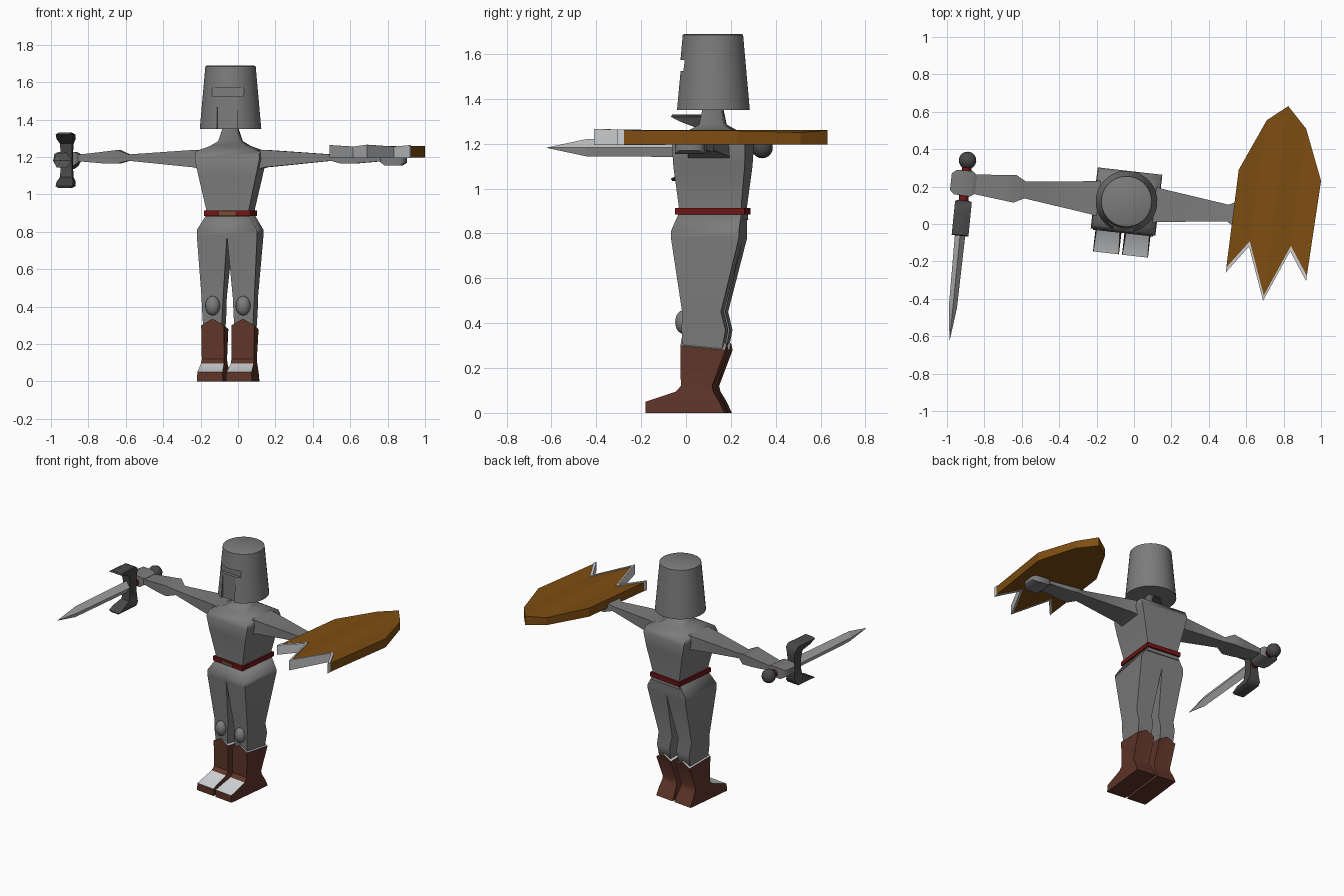
import bpy, bmesh, math
from mathutils import Matrix, Vector

if "Cube" in bpy.data.objects:
    bpy.data.objects.remove(bpy.data.objects["Cube"])


def material(name, rgb):
    m = bpy.data.materials.new(name)
    m.diffuse_color = (*rgb, 1)
    m.use_nodes = True
    m.node_tree.nodes["Principled BSDF"].inputs["Base Color"].default_value = m.diffuse_color
    return m


STEEL = material("steel grey", (0.20, 0.20, 0.20))
BLADE = material("blade silver", (0.47, 0.47, 0.47))
DARK = material("dark iron", (0.065, 0.065, 0.065))
RED = material("dark red leather", (0.16, 0.007, 0.007))
BOOT = material("boot brown", (0.115, 0.036, 0.022))
WOOD = material("shield wood", (0.21, 0.075, 0.006))
WHITE = material("pale metal", (0.62, 0.63, 0.65))
BUCKLE = material("buckle bronze", (0.16, 0.08, 0.03))

# Frames: the turned body and the sword
BODY = Matrix.Translation((-0.04, 0.12, 0)) @ Matrix.Rotation(math.radians(-6.5), 4, 'Z')
SWORD = Matrix.Translation((-0.89, 0.34, 1.182)) @ Matrix.Rotation(math.radians(-5.7), 4, 'Z')


def finish(name, bm, mats, frame, angle):
    bmesh.ops.recalc_face_normals(bm, faces=bm.faces)
    bmesh.ops.transform(bm, matrix=frame, verts=bm.verts)
    me = bpy.data.meshes.new(name)
    bm.to_mesh(me)
    bm.free()
    for m in mats:
        me.materials.append(m)
    ob = bpy.data.objects.new(name, me)
    bpy.context.collection.objects.link(ob)
    if angle:
        bpy.ops.object.select_all(action='DESELECT')
        ob.select_set(True)
        bpy.context.view_layer.objects.active = ob
        bpy.ops.object.shade_smooth_by_angle(angle=math.radians(angle))
    return ob


def loft(name, rings, mats, frame=BODY, angle=0, rule=None):
    """Skin a list of equal-length point rings and cap both ends."""
    bm = bmesh.new()
    vs = [[bm.verts.new(p) for p in r] for r in rings]
    n = len(vs[0])
    for a, b in zip(vs, vs[1:]):
        for i in range(n):
            j = (i + 1) % n
            bm.faces.new((a[i], a[j], b[j], b[i]))
    bm.faces.new(vs[0])
    bm.faces.new(vs[-1])
    bmesh.ops.recalc_face_normals(bm, faces=bm.faces)
    if rule:
        for f in bm.faces:
            f.material_index = rule(f)
    return finish(name, bm, mats, frame, angle)


def rect_z(z, x0, x1, y0, y1):
    return [(x0, y0, z), (x1, y0, z), (x1, y1, z), (x0, y1, z)]


def rect_x(x, hy, z0, z1):
    return [(x, -hy, z0), (x, hy, z0), (x, hy, z1), (x, -hy, z1)]


def ball(name, center, radii, mat, frame=BODY):
    bm = bmesh.new()
    bmesh.ops.create_uvsphere(bm, u_segments=16, v_segments=10, radius=1)
    bmesh.ops.transform(bm, matrix=Matrix.Translation(center) @ Matrix.Diagonal((*radii, 1)), verts=bm.verts)
    return finish(name, bm, [mat], frame, 60)


def box(name, lo, hi, mat, frame=BODY):
    return loft(name, [rect_z(z, lo[0], hi[0], lo[1], hi[1]) for z in (lo[2], hi[2])], [mat], frame)


# Torso with sloping shoulders and neck
loft("torso", [rect_z(z, -hx, hx, -hy, hy) for z, hx, hy in (
    (0.86, 0.12, 0.145), (0.92, 0.115, 0.14), (1.10, 0.155, 0.16), (1.19, 0.174, 0.164),
    (1.232, 0.17, 0.145), (1.258, 0.10, 0.10), (1.285, 0.06, 0.055), (1.37, 0.033, 0.04))],
    [STEEL], angle=80)

# Belt and buckle
box("belt", (-0.126, -0.155, 0.884), (0.126, 0.155, 0.914), RED)
box("belt_buckle", (-0.045, -0.16, 0.888), (0.045, -0.154, 0.910), BUCKLE)

for side, s in (("left", -1), ("right", 1)):
    # Leg from hip to inside the boot
    loft(side + "_leg", [rect_z(z, s * a, s * b, y0, y1) for z, a, b, y0, y1 in (
        (0.25, 0.035, 0.132, -0.115, 0.05), (0.37, 0.03, 0.138, -0.125, 0.072),
        (0.45, 0.026, 0.142, -0.122, 0.052), (0.78, 0.0, 0.162, -0.17, 0.135),
        (0.81, 0.0, 0.162, -0.17, 0.135), (0.89, 0.0, 0.115, -0.14, 0.14))],
        [STEEL], angle=80)
    ball(side + "_kneecap", (s * 0.082, -0.125, 0.405), (0.04, 0.035, 0.052), STEEL)

    # Boot with peaked cuff and pale sole
    rings = []
    for z, a, b, y0, y1, peak in (
            (0.0, 0.008, 0.148, -0.285, 0.068, 0), (0.05, 0.01, 0.146, -0.285, 0.045, 0),
            (0.095, 0.018, 0.142, -0.15, 0.018, 0), (0.12, 0.02, 0.14, -0.128, 0.012, 0),
            (0.28, 0.02, 0.143, -0.13, 0.072, 0.04)):
        m = (a + b) / 2
        rings.append([(s * a, y0, z + peak / 2), (s * m, y0, z + peak * 1.4), (s * b, y0, z + peak / 2),
                      (s * b, y1, z), (s * m, y1, z + peak * 0.8), (s * a, y1, z)])
    loft(side + "_boot", rings, [BOOT, WHITE], angle=40, rule=lambda f: int(f.normal.z < -0.9))

    # Arm with flared gauntlet cuff, then the hand
    loft(side + "_arm", [rect_x(s * x, hy, z0, z1) for x, hy, z0, z1 in (
        (0.12, 0.10, 1.12, 1.24), (0.19, 0.088, 1.145, 1.238), (0.545, 0.045, 1.18, 1.214),
        (0.60, 0.074, 1.165, 1.238), (0.68, 0.066, 1.166, 1.228), (0.82, 0.052, 1.178, 1.212))],
        [STEEL], angle=50)
    loft(side + "_hand", [rect_x(s * x, hy, z0, z1) for x, hy, z0, z1 in (
        (0.81, 0.05, 1.175, 1.215), (0.835, 0.068, 1.155, 1.228),
        (0.92, 0.066, 1.155, 1.228), (0.945, 0.045, 1.17, 1.215))], [STEEL], angle=50)

# Helmet: tapered drum with a slightly domed top
bm = bmesh.new()
prev = None
SEG = 32
for z, r in ((1.35, 0.150), (1.35, 0.165), (1.685, 0.135), (1.69, 0.125)):
    ring = [bm.verts.new((r * math.cos(2 * math.pi * i / SEG), r * math.sin(2 * math.pi * i / SEG), z))
            for i in range(SEG)]
    if prev:
        for i in range(SEG):
            j = (i + 1) % SEG
            bm.faces.new((prev[i], prev[j], ring[j], ring[i]))
    else:
        bm.faces.new(ring)
    prev = ring
bm.faces.new(prev)
helmet = finish("helmet", bm, [STEEL], BODY, 0)

# Eye slit and breathing gap cut into the helmet
for name, lo, hi in (("eye_slit_cutter", (-0.085, -0.25, 1.525), (0.085, -0.118, 1.572)),
                     ("face_gap_cutter", (-0.055, -0.25, 1.30), (0.055, -0.138, 1.53))):
    cutter = box(name, lo, hi, STEEL)
    cutter.hide_render = True
    cutter.hide_set(True)
    mod = helmet.modifiers.new(name, 'BOOLEAN')
    mod.operation = 'DIFFERENCE'
    mod.solver = 'EXACT'
    mod.object = cutter
bpy.ops.object.select_all(action='DESELECT')
helmet.select_set(True)
bpy.context.view_layer.objects.active = helmet
for mod in list(helmet.modifiers):
    bpy.ops.object.modifier_apply(modifier=mod.name)
bpy.ops.object.shade_smooth_by_angle(angle=math.radians(30))
for ob in [o for o in bpy.data.objects if o.name.endswith("cutter")]:
    bpy.data.objects.remove(ob)

# Sword: pommel, grip, hooked guard and diamond blade
ball("sword_pommel", (0, 0, 0), (0.047, 0.047, 0.047), DARK, SWORD)


def octagon(y, rx, rz, n=8):
    return [(rx * math.cos(2 * math.pi * i / n), y, rz * math.sin(2 * math.pi * i / n)) for i in range(n)]


loft("sword_grip", [octagon(-0.03, 0.026, 0.026), octagon(-0.25, 0.026, 0.026)], [RED], SWORD, 50)
half = ((0.148, -0.40, -0.27, 0.030), (0.138, -0.405, -0.24, 0.045), (0.115, -0.36, -0.222, 0.045),
        (0.09, -0.295, -0.215, 0.033), (0.04, -0.285, -0.22, 0.03))
profile = list(half) + [(-z, a, b, hx) for z, a, b, hx in reversed(half)]
loft("sword_guard", [rect_z(z, -hx, hx, a, b) for z, a, b, hx in profile], [DARK], SWORD, 40)
loft("sword_blade", [octagon(y, rx, rz, 4) for y, rx, rz in (
    (-0.26, 0.03, 0.042), (-0.79, 0.022, 0.038), (-0.965, 0.001, 0.001))], [BLADE], SWORD)

# Shield: four planks between a jagged lower edge and a rounded upper edge
jag = [(0.49, -0.26), (0.615, -0.12), (0.69, -0.41), (0.835, -0.145), (0.92, -0.305)]
crown = [(0.56, 0.29), (0.71, 0.555), (0.825, 0.63), (0.92, 0.51), (1.0, 0.23)]
ridge = [1.258, 1.25, 1.26, 1.25, 1.258]
wood, rim = [], []
for (x0, y0), (x1, y1), z in zip(jag, crown, ridge):
    a, b = Vector((x0, y0)), Vector((x1, y1))
    c = a + (b - a).normalized() * 0.028
    wood.append([(*c, 1.197), (*c, z), (*b, z), (*b, 1.197)])
    rim.append([(*a, 1.195), (*a, z + 0.006), (*c, z + 0.006), (*c, 1.195)])
loft("shield_planks", wood, [WOOD], Matrix())
loft("shield_broken_edge", rim, [WHITE], Matrix())
